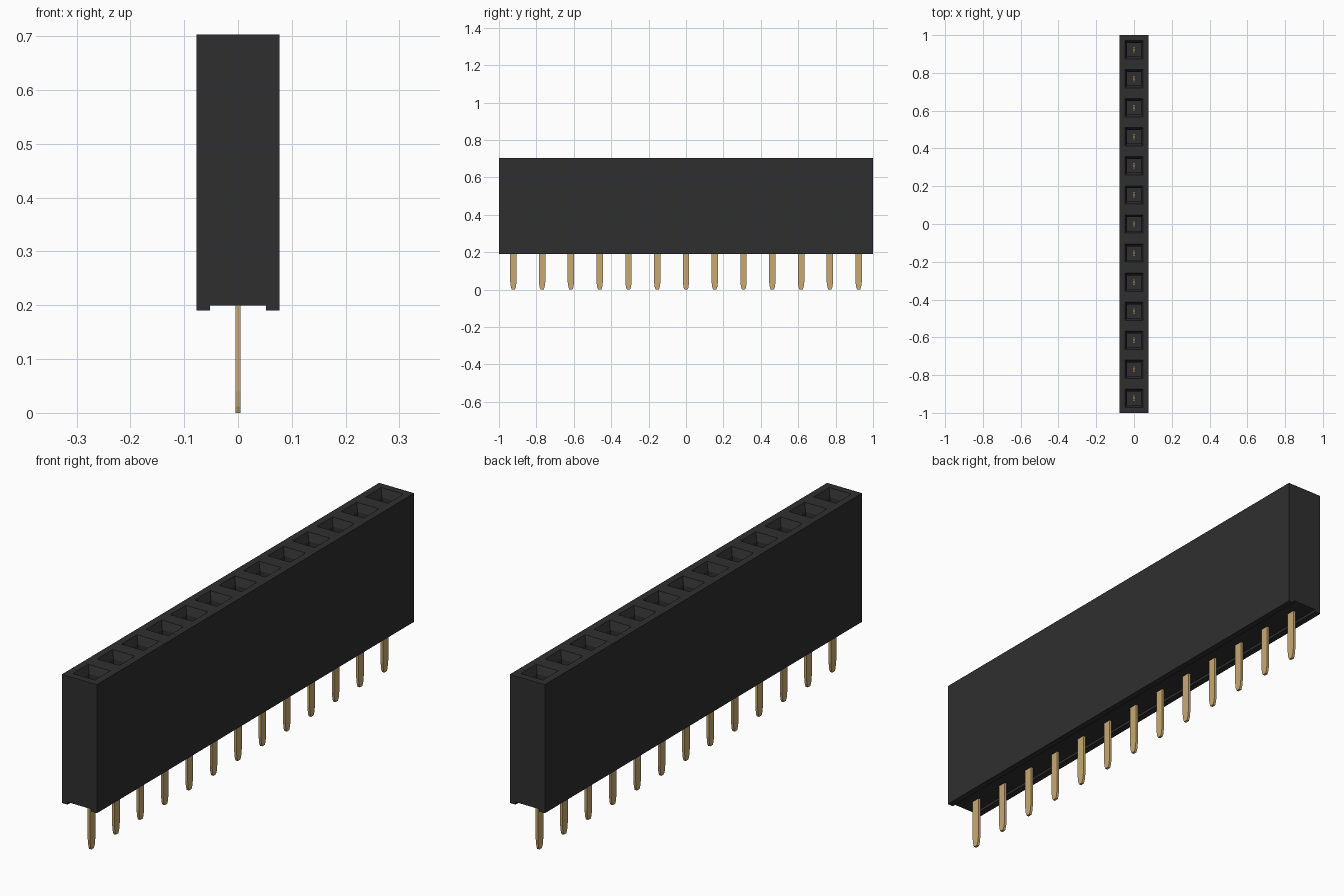
import bpy
import bmesh
import math

cube = bpy.data.objects.get("Cube")
if cube:
    bpy.data.objects.remove(cube, do_unlink=True)

COUNT = 13
PITCH = 2 / COUNT
HALF_W, BOTTOM, FLOOR, TOP = 0.077, 0.19, 0.2, 0.703


def material(name, rgb, roughness, metallic=0.0):
    mat = bpy.data.materials.new(name)
    mat.use_nodes = True
    mat.diffuse_color = (*rgb, 1)
    bsdf = mat.node_tree.nodes["Principled BSDF"]
    bsdf.inputs["Base Color"].default_value = (*rgb, 1)
    bsdf.inputs["Roughness"].default_value = roughness
    bsdf.inputs["Metallic"].default_value = metallic
    return mat


def finish(bm, name, mat):
    mesh = bpy.data.meshes.new(name)
    bm.to_mesh(mesh)
    bm.free()
    mesh.materials.append(mat)
    obj = bpy.data.objects.new(name, mesh)
    bpy.context.collection.objects.link(obj)
    return obj


black = material("black plastic", (0.028, 0.028, 0.028), 0.6)
gold = material("gold contact", (0.58, 0.40, 0.17), 0.4)

# Housing: channelled cross-section swept along y, one step per socket
profile = [(-HALF_W, BOTTOM), (-0.052, BOTTOM), (-0.052, FLOOR), (0.052, FLOOR),
           (0.052, BOTTOM), (HALF_W, BOTTOM), (HALF_W, TOP), (-HALF_W, TOP)]
bm = bmesh.new()
rows = [[bm.verts.new((x, -1 + i * PITCH, z)) for x, z in profile]
        for i in range(COUNT + 1)]
n = len(profile)
for a, b in zip(rows, rows[1:]):
    for j in range(n):
        k = (j + 1) % n
        bm.faces.new((a[j], a[k], b[k], b[j]))
bm.faces.new(rows[0])
bm.faces.new(rows[-1][::-1])
bmesh.ops.recalc_face_normals(bm, faces=bm.faces)

# Sockets: square opening, tapered funnel, then a straight shaft
cells = [f for f in bm.faces if f.normal.z > 0.9 and f.calc_center_median().z > 0.6]
bmesh.ops.inset_individual(bm, faces=cells, thickness=0.04)
bmesh.ops.inset_individual(bm, faces=cells, thickness=0.018, depth=-0.03)
shaft = bmesh.ops.extrude_discrete_faces(bm, faces=cells)["faces"]
for f in shaft:
    for v in f.verts:
        v.co.z = 0.25

# Merge the sweep steps on the flat outer walls
walls = [e for e in bm.edges if len(e.link_faces) == 2 and e.calc_face_angle(1) < 0.001
         and all(v.co.z < 0.6 or abs(v.co.x) > 0.07 for v in e.verts)]
bmesh.ops.dissolve_edges(bm, edges=walls, use_verts=True)
finish(bm, "socket_housing", black)

# Contact: flat pin with a tapered tip below and a two-pronged fork above
half = [(0.008, 0.0), (0.013, 0.012), (0.017, 0.04), (0.017, 0.55), (0.006, 0.55), (0.006, 0.3)]
outline = half + [(-y, z) for y, z in reversed(half)]
bm = bmesh.new()
face = bm.faces.new([bm.verts.new((-0.005, y, z)) for y, z in outline])
side = bmesh.ops.extrude_face_region(bm, geom=[face])["geom"]
bmesh.ops.translate(bm, vec=(0.01, 0, 0),
                    verts=[v for v in side if isinstance(v, bmesh.types.BMVert)])
bmesh.ops.recalc_face_normals(bm, faces=bm.faces)
first = finish(bm, "contact_pin_1", gold)
first.location.y = -1 + PITCH / 2

# Repeat the contact along the row
for i in range(1, COUNT):
    pin = first.copy()
    pin.name = f"contact_pin_{i + 1}"
    pin.location.y = -1 + (i + 0.5) * PITCH
    bpy.context.collection.objects.link(pin)
